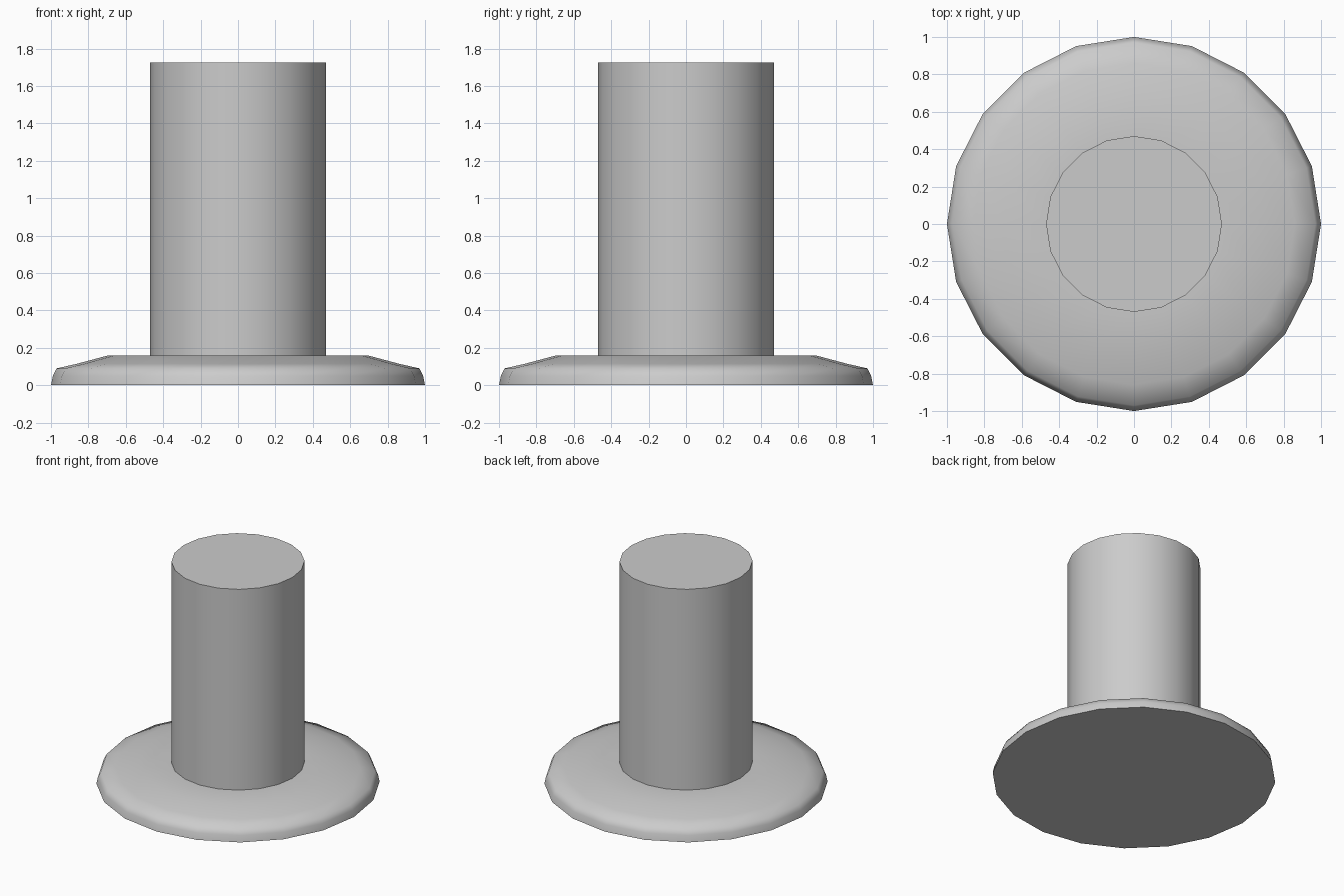
import bpy, bmesh, math

if "Cube" in bpy.data.objects:
    bpy.data.objects.remove(bpy.data.objects["Cube"])

SIDES = 20


def lathe(name, profile, cap_start=False, cap_end=False):
    """Revolve (radius, z) points about z, optionally capping the ends."""
    bm = bmesh.new()
    rings = [[bm.verts.new((r * math.cos(2 * math.pi * i / SIDES),
                            r * math.sin(2 * math.pi * i / SIDES), z))
              for i in range(SIDES)] for r, z in profile]
    for a, b in zip(rings, rings[1:]):
        for i in range(SIDES):
            j = (i + 1) % SIDES
            bm.faces.new((a[i], a[j], b[j], b[i]))
    if cap_start:
        bm.faces.new(rings[0][::-1])
    if cap_end:
        bm.faces.new(rings[-1])
    mesh = bpy.data.meshes.new(name)
    bm.to_mesh(mesh)
    bm.free()
    obj = bpy.data.objects.new(name, mesh)
    bpy.context.collection.objects.link(obj)
    bpy.ops.object.select_all(action='DESELECT')
    obj.select_set(True)
    bpy.context.view_layer.objects.active = obj
    bpy.ops.object.shade_smooth_by_angle(angle=math.radians(60))
    return obj


# Low rounded flange, open on top where the shaft meets it
lathe("base_flange", [(1.0, 0), (0.99, 0.05), (0.97, 0.09), (0.86, 0.115),
                      (0.70, 0.158), (0.47, 0.16)], cap_start=True)

# Straight shaft with a flat top
lathe("shaft", [(0.47, 0.16), (0.47, 1.725)], cap_end=True)
